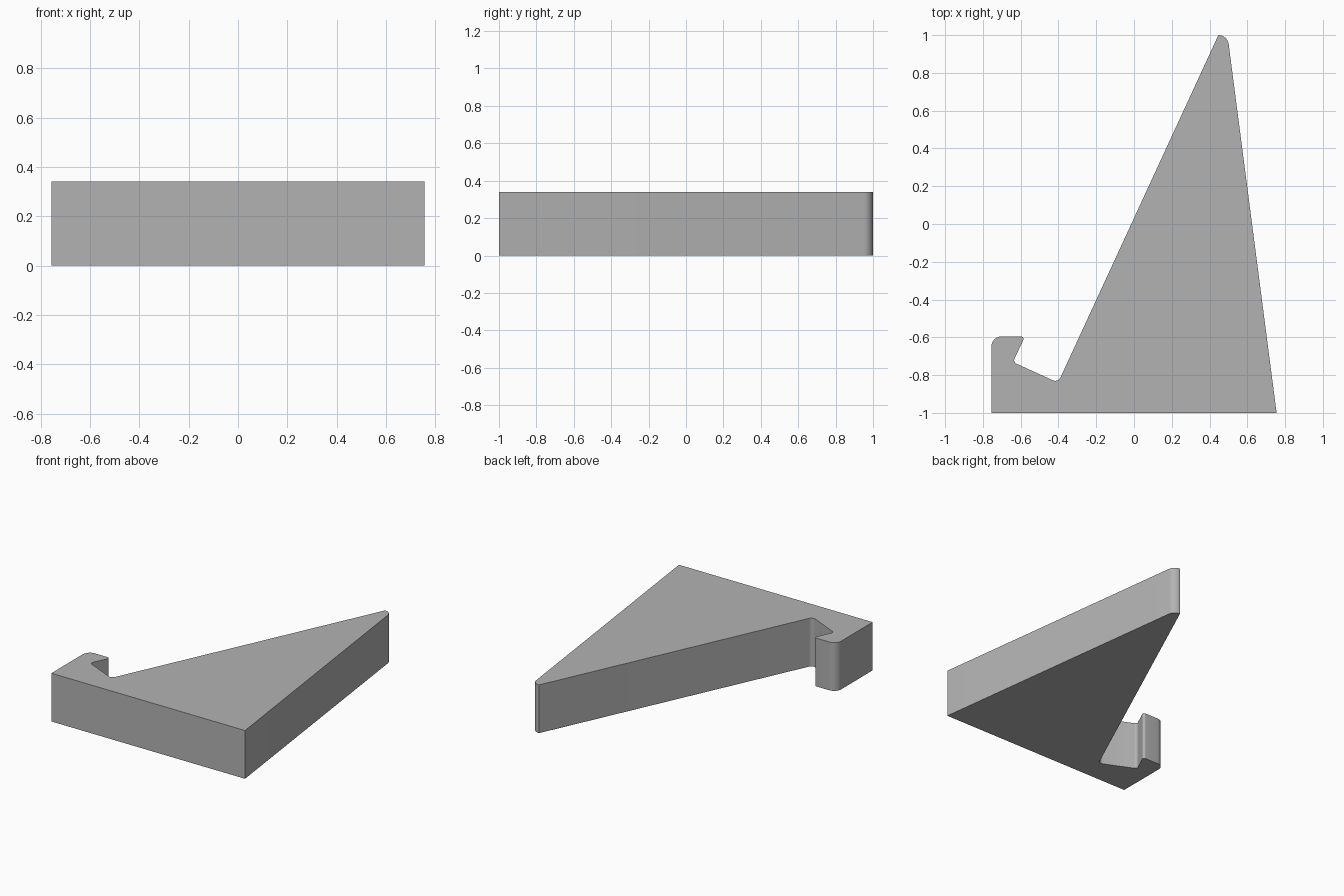
import bpy, bmesh, math
from mathutils import Vector

HEIGHT = 0.34
STEPS = 10

if "Cube" in bpy.data.objects:
    bpy.data.objects.remove(bpy.data.objects["Cube"], do_unlink=True)

# Outline corners, counter-clockwise: x, y, fillet radius
corners = [
    (-0.755, -1.0, 0), (0.755, -1.0, 0),            # straight base
    (0.495, 1.0, 0.055), (0.448, 1.0, 0),           # blunt tip
    (-0.402, -0.84, 0.03), (-0.641, -0.731, 0.02),  # notch
    (-0.577, -0.595, 0.014), (-0.755, -0.595, 0.055),  # hook
]


def fillet(prev, corner, nxt, radius):
    """Points of the arc that rounds one corner."""
    if radius == 0:
        return [corner]
    a, b = (prev - corner).normalized(), (nxt - corner).normalized()
    half = a.angle(b) / 2
    centre = corner + (a + b).normalized() * radius / math.sin(half)
    start = corner + a * radius / math.tan(half) - centre
    end = corner + b * radius / math.tan(half) - centre
    sweep = start.angle(end)
    return [centre + (start * math.sin(sweep * (1 - i / STEPS))
                      + end * math.sin(sweep * i / STEPS)) / math.sin(sweep)
            for i in range(STEPS + 1)]


points = [Vector((x, y, 0)) for x, y, r in corners]
outline = []
for i, (x, y, r) in enumerate(corners):
    outline += fillet(points[i - 1], points[i], points[(i + 1) % len(points)], r)

# Extrude the outline into a solid wedge
bm = bmesh.new()
base = bm.faces.new([bm.verts.new(p) for p in outline])
extruded = bmesh.ops.extrude_face_region(bm, geom=[base], use_keep_orig=True)
top = [v for v in extruded["geom"] if isinstance(v, bmesh.types.BMVert)]
bmesh.ops.translate(bm, verts=top, vec=(0, 0, HEIGHT))
bmesh.ops.recalc_face_normals(bm, faces=bm.faces)
mesh = bpy.data.meshes.new("hooked_wedge")
bm.to_mesh(mesh)
bm.free()
wedge = bpy.data.objects.new("hooked_wedge", mesh)
bpy.context.collection.objects.link(wedge)

# Plain grey
grey = bpy.data.materials.new("plain_grey")
grey.use_nodes = True
colour = (0.45, 0.45, 0.45, 1)
grey.diffuse_color = colour
grey.node_tree.nodes["Principled BSDF"].inputs["Base Color"].default_value = colour
mesh.materials.append(grey)

# Smooth fillets, sharp rims
bpy.ops.object.select_all(action="DESELECT")
wedge.select_set(True)
bpy.context.view_layer.objects.active = wedge
bpy.ops.object.shade_smooth_by_angle(angle=math.radians(30))
